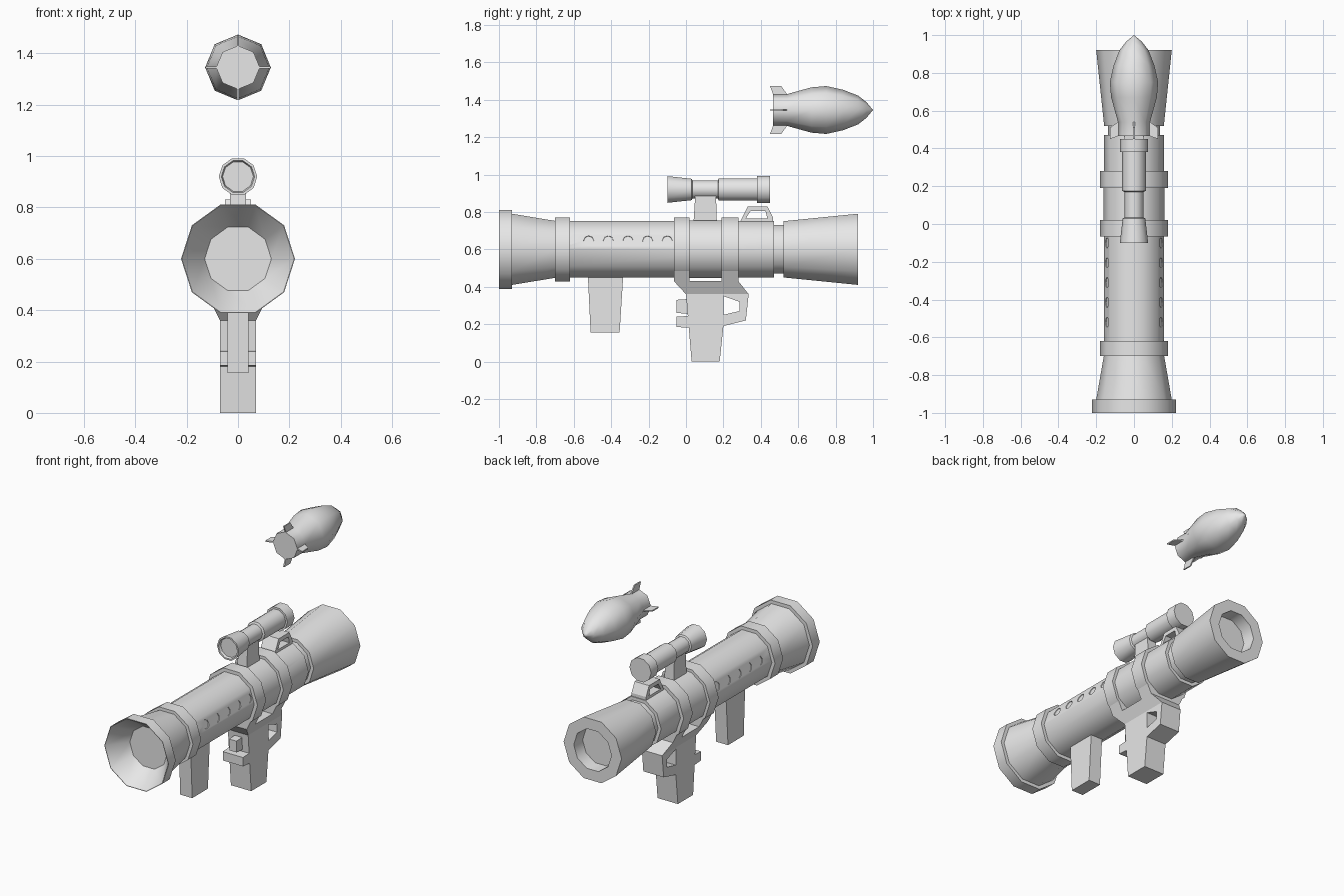
import bpy, bmesh, math
from mathutils import Matrix, Vector

cube = bpy.data.objects.get("Cube")
if cube:
    bpy.data.objects.remove(cube, do_unlink=True)

grey = bpy.data.materials.new("light_grey")
grey.use_nodes = True
grey.diffuse_color = (0.8, 0.8, 0.8, 1)
grey.node_tree.nodes["Principled BSDF"].inputs["Base Color"].default_value = (0.8, 0.8, 0.8, 1)


def finish(name, bm, smooth=None):
    """Turn a bmesh into a named object, smooth below the given angle."""
    bmesh.ops.recalc_face_normals(bm, faces=bm.faces)
    mesh = bpy.data.meshes.new(name)
    bm.to_mesh(mesh)
    bm.free()
    mesh.materials.append(grey)
    obj = bpy.data.objects.new(name, mesh)
    bpy.context.collection.objects.link(obj)
    if smooth:
        bpy.ops.object.select_all(action='DESELECT')
        obj.select_set(True)
        bpy.context.view_layer.objects.active = obj
        bpy.ops.object.shade_smooth_by_angle(angle=math.radians(smooth))
    return obj


def lathe(name, profile, z, sides=10, smooth=40):
    """Spin (y, radius) points about a lengthwise axis at height z."""
    bm = bmesh.new()
    rings = []
    for y, r in profile:
        if r == 0:
            rings.append([bm.verts.new((0, y, z))])
        else:
            angles = [math.tau * i / sides for i in range(sides)]
            rings.append([bm.verts.new((r * math.cos(a), y, z + r * math.sin(a))) for a in angles])
    for a, b in zip(rings, rings[1:]):
        for i in range(sides):
            j = (i + 1) % sides
            if len(a) == 1:
                bm.faces.new((a[0], b[i], b[j]))
            elif len(b) == 1:
                bm.faces.new((a[i], a[j], b[0]))
            else:
                bm.faces.new((a[i], a[j], b[j], b[i]))
    return finish(name, bm, smooth)


def prism(name, outline, width, hole=None):
    """Extrude a (y, z) outline both ways in x; width may depend on height."""
    half = width if callable(width) else lambda z: width
    bm = bmesh.new()
    sides = []
    for s in (-1, 1):
        loops = []
        for loop in [outline] + ([hole] if hole else []):
            loops.append([bm.verts.new((s * half(z), y, z)) for y, z in loop])
        edges = [bm.edges.new((l[i], l[(i + 1) % len(l)])) for l in loops for i in range(len(l))]
        bmesh.ops.triangle_fill(bm, edges=edges, use_beauty=True)
        sides.append(loops)
    for a, b in zip(*sides):
        for i in range(len(a)):
            j = (i + 1) % len(a)
            bm.faces.new((a[i], a[j], b[j], b[i]))
    bmesh.ops.dissolve_limit(bm, angle_limit=0.01, verts=bm.verts, edges=bm.edges)
    return finish(name, bm)


AXIS, SCOPE, SHELL = 0.6, 0.92, 1.345

# Launch tube with flared ends, both hollow
lathe("muzzle", [(-0.88, 0), (-0.88, 0.13), (-1, 0.219), (-1, 0.222), (-0.93, 0.222),
                 (-0.93, 0.2), (-0.7, 0.16), (-0.7, 0)], AXIS)
tube = lathe("tube", [(-0.7, 0), (-0.7, 0.158), (0.47, 0.158), (0.47, 0)], AXIS)
lathe("exhaust", [(0.45, 0), (0.45, 0.137), (0.52, 0.137), (0.52, 0.158), (0.92, 0.2),
                  (0.92, 0.13), (0.84, 0.125), (0.84, 0)], AXIS)
for name, start, end, r in (("front_band", -0.7, -0.62, 0.18), ("middle_band", -0.065, 0.02, 0.18),
                            ("rear_band", 0.19, 0.28, 0.18), ("sleeve", 0.02, 0.19, 0.162)):
    lathe(name, [(start, 0), (start, r), (end, r), (end, 0)], AXIS)

# Row of shallow dimples on both flanks of the tube
bm = bmesh.new()
for side in (0, 1):
    tilt = math.radians(162 if side else 18)
    out = Vector((math.cos(tilt), 0, math.sin(tilt)))
    for k in range(5):
        spot = Vector((0, -0.52 + 0.105 * k, AXIS)) + out * 0.162
        turn = out.to_track_quat('Z', 'Y').to_matrix().to_4x4()
        bmesh.ops.create_cone(bm, cap_ends=True, segments=8, radius1=0.027, radius2=0.032,
                              depth=0.032, matrix=Matrix.Translation(spot) @ turn)
cutter = finish("dimple_cutter", bm)
cutter.hide_render = True
mod = tube.modifiers.new("dimples", 'BOOLEAN')
mod.operation, mod.object = 'DIFFERENCE', cutter
bpy.context.view_layer.objects.active = tube
bpy.ops.object.modifier_apply(modifier=mod.name)
bpy.data.objects.remove(cutter, do_unlink=True)

# Saddle that flares up from the grip into the two bands
prism("saddle", [(-0.065, 0.49), (-0.065, 0.43), (0, 0.36), (0.335, 0.36), (0.28, 0.43),
                 (0.28, 0.49), (0.19, 0.49), (0.19, 0.43), (0.02, 0.43), (0.02, 0.49)],
      lambda z: 0.07 + 0.5 * (z - 0.36))

# Grips, guard and trigger
prism("rear_grip", [(0, 0.36), (0.03, 0), (0.18, 0), (0.2, 0.19), (0.32, 0.22), (0.335, 0.36)],
      0.07, [(0.2, 0.25), (0.285, 0.27), (0.285, 0.32), (0.2, 0.35)])
prism("trigger", [(-0.05, 0.26), (-0.05, 0.33), (0.02, 0.335), (0.02, 0.255)], 0.025)
prism("finger_rest", [(-0.05, 0.185), (-0.05, 0.24), (0.03, 0.245), (0.03, 0.18)], 0.07)
prism("front_grip", [(-0.525, 0.47), (-0.51, 0.155), (-0.355, 0.155), (-0.335, 0.47)], 0.041)

# Rear sight bracket
prism("rear_sight", [(0.285, 0.74), (0.33, 0.83), (0.435, 0.83), (0.465, 0.77), (0.465, 0.74)],
      0.05, [(0.32, 0.765), (0.345, 0.805), (0.425, 0.805), (0.435, 0.765)])

# Scope on its mount
prism("scope_mount", [(0.04, 0.74), (0.05, 0.9), (0.16, 0.9), (0.165, 0.74)], 0.032)
lathe("scope", [(-0.085, 0), (-0.085, 0.06), (-0.1, 0.065), (-0.1, 0.075), (0.03, 0.06),
                (0.035, 0.05), (0.17, 0.05), (0.175, 0.063), (0.38, 0.063), (0.38, 0.075),
                (0.45, 0.075), (0.45, 0)], SCOPE)

# Rocket with four thin tail fins
lathe("rocket", [(0.465, 0), (0.465, 0.085), (0.54, 0.085), (0.67, 0.121), (0.75, 0.128),
                 (0.84, 0.108), (0.92, 0.077), (0.965, 0.042), (0.99, 0.012), (1, 0)],
      SHELL, sides=8, smooth=50)
for k in range(4):
    fin = prism("fin_%d" % (k + 1), [(0.465, 0.07), (0.465, 0.085), (0.45, 0.127),
                                     (0.51, 0.127), (0.54, 0.085), (0.54, 0.07)], 0.004)
    fin.data.transform(Matrix.Translation((0, 0, SHELL)) @ Matrix.Rotation(k * math.pi / 2, 4, 'Y'))
